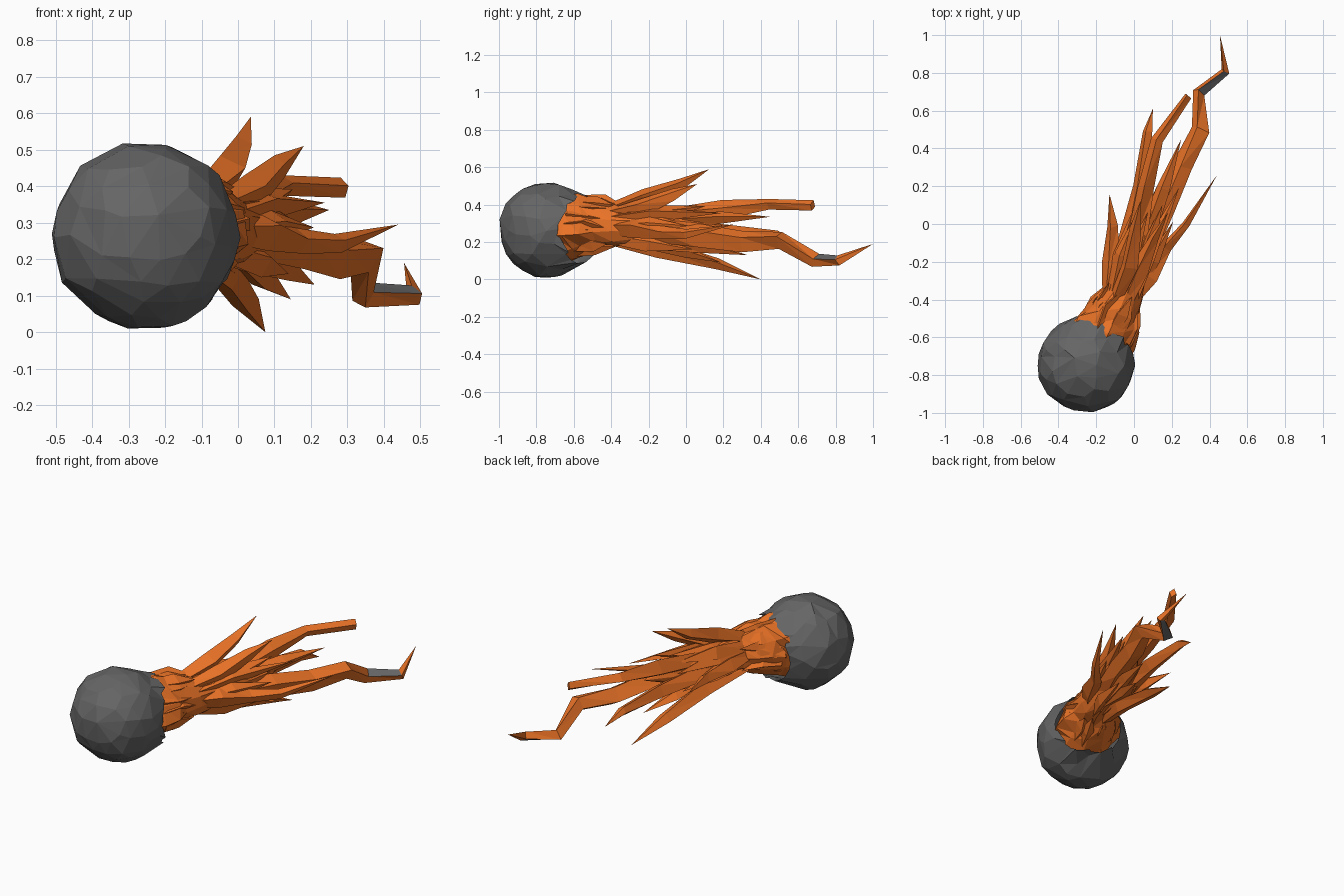
import bpy, bmesh, math, random
from mathutils import Vector

if "Cube" in bpy.data.objects:
    bpy.data.objects.remove(bpy.data.objects["Cube"])

random.seed(4)


def colour(name, rgb):
    m = bpy.data.materials.new(name)
    m.diffuse_color = (*rgb, 1)
    m.use_nodes = True
    m.node_tree.nodes["Principled BSDF"].inputs["Base Color"].default_value = m.diffuse_color
    return m


ORANGE = colour("flame_orange", (0.82, 0.17, 0.02))
DARK = colour("dark_stone", (0.13, 0.13, 0.13))
CENTRE = Vector((-0.255, -0.745, 0.265))
AXIS = Vector((0.5, 0.86, 0)).normalized()
UP = Vector((0, 0, 1))
SIDE = AXIS.cross(UP)


def jit(a):
    return Vector([random.uniform(-a, a) for _ in range(3)])


def spine(y):
    """Centre line of the flame, bending after the neck."""
    return Vector((-0.05 + (y + 0.36) * (0.5 if y < -0.36 else 0.33), y, 0.287))


def finish(name, bm, mats):
    bmesh.ops.recalc_face_normals(bm, faces=bm.faces)
    me = bpy.data.meshes.new(name)
    bm.to_mesh(me)
    bm.free()
    ob = bpy.data.objects.new(name, me)
    bpy.context.collection.objects.link(ob)
    for m in mats:
        me.materials.append(m)
    return ob


def tube(bm, pts, radii, sides, noise, flat=1.0):
    """Faceted tube through pts; a zero end radius makes a pointed tip."""
    rings = []
    for i, (p, r) in enumerate(zip(pts, radii)):
        if r == 0:
            rings.append([bm.verts.new(p)])
            continue
        t = (pts[min(i + 1, len(pts) - 1)] - pts[max(i - 1, 0)]).normalized()
        side = t.cross(UP).normalized()
        up = side.cross(t)
        ring = []
        for k in range(sides):
            a = math.tau * k / sides + 0.3
            rk = r * random.uniform(1 - noise, 1 + noise)
            ring.append(bm.verts.new(p + side * math.cos(a) * rk * flat + up * math.sin(a) * rk
                                     + t * random.uniform(-r, r) * noise))
        rings.append(ring)
    for a, b in zip(rings, rings[1:]):
        for k in range(sides):
            n = (k + 1) % sides
            if len(b) == 1:
                bm.faces.new((a[k], a[n], b[0]))
            else:
                bm.faces.new((a[k], a[n], b[k]))
                bm.faces.new((a[n], b[n], b[k]))
    for end in (rings[0], rings[-1]):
        if len(end) > 1:
            bm.faces.new(end)


# Rock: faceted ball, broken open where the flame leaves it
bm = bmesh.new()
bmesh.ops.create_icosphere(bm, subdivisions=3, radius=0.255)
for v in bm.verts:
    v.co = CENTRE + v.co + jit(0.007)
cut = bmesh.ops.bisect_plane(bm, geom=bm.verts[:] + bm.edges[:] + bm.faces[:],
                             plane_co=CENTRE + AXIS * 0.18, plane_no=AXIS, clear_outer=True)
for v in cut["geom_cut"]:
    if isinstance(v, bmesh.types.BMVert):
        v.co += AXIS * (max(0, abs(v.co.z - CENTRE.z) - 0.08) * 0.4 + random.uniform(-0.01, 0.02))
rock = finish("rock", bm, [DARK])
rock.modifiers.new("facets", "DECIMATE").ratio = 0.65

# Flame core: lumpy neck growing out of the rock
bm = bmesh.new()
core = [(-.65, .18), (-.57, .172), (-.51, .16), (-.44, .13), (-.36, .1),
        (-.22, .095), (-.05, .085), (.08, .05), (.2, 0)]
tube(bm, [spine(y) for y, r in core], [r for y, r in core], 11, 0.14)
finish("flame_core", bm, [ORANGE])

# Short stubby licks wrapped around the neck
bm = bmesh.new()
for i in range(14):
    a = math.tau * i / 14
    out = SIDE * math.cos(a) + UP * math.sin(a)
    tube(bm, [spine(-0.57) + out * 0.12, spine(-0.47) + out * 0.115 + jit(0.02),
              spine(-0.37) + out * 0.1 + jit(0.03)], [.04, .038, 0], 4, 0.35)
finish("flame_licks", bm, [ORANGE])

# Broad wisps filling the tail
bm = bmesh.new()
for i in range(11):
    a = math.tau * i / 11
    out = Vector((math.cos(a), 0, math.sin(a)))
    tube(bm, [spine(-0.42) + out * 0.06, spine(-0.18) + out * 0.085 + jit(0.02),
              spine(random.uniform(0, 0.25)) + out * random.uniform(0.09, 0.14)],
         [.035, .045, 0], 4, 0.3)
finish("flame_wisps", bm, [ORANGE])


def tongue(name, thick, end, knots):
    """Tongue that leaves the neck, fans out from the spine, then follows its knots."""
    knots = [Vector(k) for k in knots]
    first = knots[0]
    off = first - spine(first.y)
    pts = []
    for f in (0, 0.35, 0.7):
        p = spine(-0.42 + (first.y + 0.42) * f)
        pts.append(p + off * (0.25 + 0.75 * f ** 1.3) + jit(0.012))
    pts += knots
    last = len(pts) - 1
    radii = [thick * (0.6 if i == 0 else 1 - 0.75 * (i / last) ** 1.6) for i in range(last)] + [end]
    bm = bmesh.new()
    tube(bm, pts, radii, 4, 0.25, 0.95)
    return finish(name, bm, [ORANGE, DARK])


# Longest tongue, with a cooled grey patch near its hooked tip
long = tongue("flame_tongue_long", .072, 0,
              [(.26, .3, .21), (.345, .5, .21), (.345, .69, .1), (.485, .81, .1), (.455, 1, .19)])
for f in long.data.polygons:
    if 0.69 < f.center.y < 0.82 and abs(f.normal.z) > 0.7:
        f.material_index = 1

# Second tongue with a blunt end, and a forked side tongue
tongue("flame_tongue_blunt", .065, .025, [(.125, .44, .4), (.29, .68, .395)])
tongue("flame_tongue_fork", .06, 0, [(.07, .49, .235), (.1, .61, .18)])
tongue("flame_tongue_side", .05, 0, [(.275, .0, .245), (.44, .26, .295)])

# Shorter tongues given by their tips only
TIPS = [(-.13, .16, .27), (.035, .125, .59), (.18, .06, .51), (.25, .45, .335),
        (.075, .4, 0), (.145, .19, .09), (.21, .33, .13)]
for n, tip in enumerate(TIPS):
    tongue(f"flame_tongue_{n + 1}", .055, 0, [tip])
